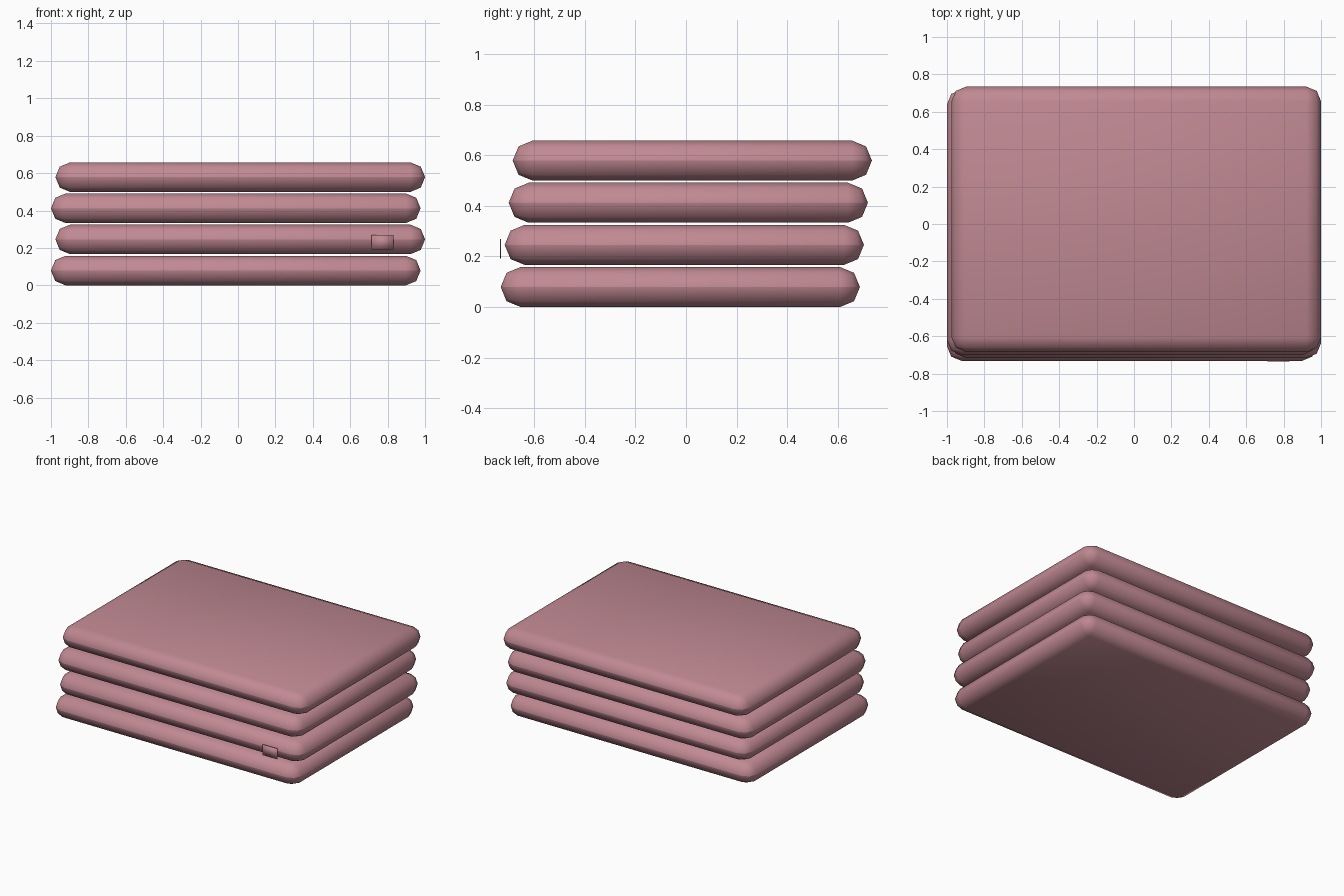
import bpy
import bmesh

default = bpy.data.objects.get("Cube")
if default:
    bpy.data.objects.remove(default, do_unlink=True)

# One dusty pink for everything
pink = bpy.data.materials.new("dusty_pink")
pink.use_nodes = True
colour = (0.53, 0.25, 0.29, 1.0)
pink.diffuse_color = colour
pink.node_tree.nodes["Principled BSDF"].inputs["Base Color"].default_value = colour


def add_box(name, size, centre, bevel=0.0):
    """Smooth-shaded box with optionally rounded edges."""
    bm = bmesh.new()
    bmesh.ops.create_cube(bm, size=1.0)
    bmesh.ops.scale(bm, vec=size, verts=bm.verts)
    if bevel:
        bmesh.ops.bevel(bm, geom=bm.edges[:], offset=bevel, segments=2,
                        profile=0.5, affect='EDGES', clamp_overlap=True)
    for face in bm.faces:
        face.smooth = True
    mesh = bpy.data.meshes.new(name)
    bm.to_mesh(mesh)
    bm.free()
    mesh.materials.append(pink)
    obj = bpy.data.objects.new(name, mesh)
    obj.location = centre
    bpy.context.collection.objects.link(obj)
    return obj


# Stack of folded layers, shifted alternately sideways and stepping backwards
THICK, PITCH = 0.158, 0.1665
for i in range(4):
    x = 0.012 if i % 2 else -0.012
    y = -0.0225 + 0.0158 * i
    add_box(f"folded_layer_{i + 1}", (1.976, 1.419, THICK),
            (x, y, THICK / 2 + PITCH * i), bevel=THICK / 2 - 0.0005)

# Small tag floating just in front of the second layer
add_box("tag", (0.118, 0.005, 0.077), (0.773, -0.7325, 0.231))
